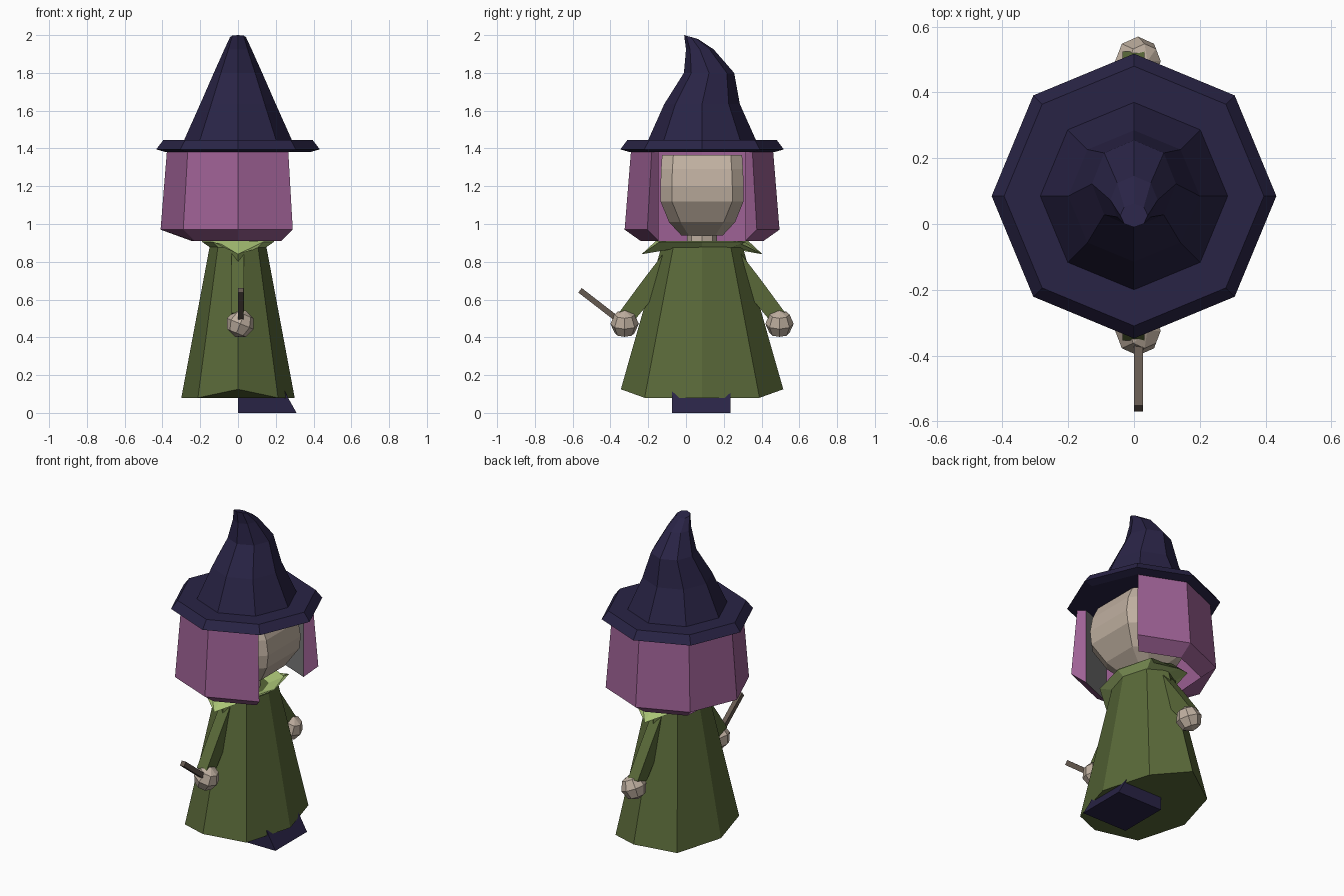
import bpy, bmesh
from math import sin, cos, pi
from mathutils import Vector

if "Cube" in bpy.data.objects:
    bpy.data.objects.remove(bpy.data.objects["Cube"])

CY = 0.085  # the figure's plane of symmetry; it looks toward +x


def material(name, rgb):
    m = bpy.data.materials.new(name)
    m.diffuse_color = (*rgb, 1)
    m.use_nodes = True
    m.node_tree.nodes["Principled BSDF"].inputs["Base Color"].default_value = m.diffuse_color
    return m


NAVY = material("navy", (0.022, 0.017, 0.06))
PURPLE = material("purple", (0.34, 0.12, 0.30))
SKIN = material("skin", (0.52, 0.43, 0.35))
GREEN = material("green", (0.10, 0.14, 0.04))
LIME = material("lime", (0.40, 0.55, 0.18))
WOOD = material("wood", (0.13, 0.10, 0.08))
GREY = material("grey", (0.2, 0.2, 0.2))


def loft(name, rings, *mats, cap=True, closed=False):
    """Skin a list of equal-length closed rings with flat faces."""
    bm = bmesh.new()
    vs = [[bm.verts.new(p) for p in r] for r in rings]
    n = len(rings[0])
    pairs = list(zip(vs, vs[1:])) + ([(vs[-1], vs[0])] if closed else [])
    for a, b in pairs:
        for i in range(n):
            j = (i + 1) % n
            bm.faces.new((a[i], a[j], b[j], b[i]))
    if cap and not closed:
        bm.faces.new(vs[0])
        bm.faces.new(vs[-1])
    bmesh.ops.recalc_face_normals(bm, faces=bm.faces)
    me = bpy.data.meshes.new(name)
    bm.to_mesh(me)
    bm.free()
    for m in mats:
        me.materials.append(m)
    ob = bpy.data.objects.new(name, me)
    bpy.context.collection.objects.link(ob)
    return ob


def octagon(rx, ry, z, cx=0, cy=CY, lift=0, tilt=0):
    """Octagon with corners on the axes; lift raises the +-y corners."""
    pts = []
    for i in range(8):
        a = i * pi / 4
        up = lift if i in (2, 6) else 0
        pts.append((cx + rx * cos(a), cy + ry * sin(a), z + up + tilt * sin(a)))
    return pts


# Hat: brim and bent cone in one skin
hat = [(.38, .38, 1.38, CY, 0), (.433, .433, 1.395, CY, 0),
       (.395, .395, 1.445, CY, 0), (.285, .285, 1.445, CY, 0),
       (.20, .20, 1.635, CY, 0), (.128, .133, 1.80, .122, 0),
       (.072, .073, 1.925, .073, 0), (.042, .036, 1.99, .026, -.01)]
loft("hat", [octagon(rx, ry, z, cy=cy, tilt=t) for rx, ry, z, cy, t in hat], NAVY)

# Hair: thick shell around seven octagon corners, open at the face
sections = []
for i in range(1, 8):
    a = i * pi / 4
    inner = 0.245 if i == 4 else 0.325
    profile = [(.376, 1.39), (.41, .97), (inner, .91), (inner, 1.39)]
    sections.append([(r * cos(a), CY + r * sin(a), z) for r, z in profile])
hair = loft("hair", sections, PURPLE, GREY)
for k in (2, 5 * 4 + 2):  # inside of the two front flaps
    hair.data.polygons[k].material_index = 1


# Head: chamfered box sections narrowing to the chin
def chamfered(x0, x1, hy, z, c=0.07):
    return [(x1, CY - hy + c, z), (x1, CY + hy - c, z),
            (x1 - c, CY + hy, z), (x0 + c, CY + hy, z),
            (x0, CY + hy - c, z), (x0, CY - hy + c, z),
            (x0 + c, CY - hy, z), (x1 - c, CY - hy, z)]


head = [(-.06, .09, .11, .94, .04), (-.15, .18, .175, 1.01, .06),
        (-.2, .25, .22, 1.12, .06), (-.2, .26, .22, 1.20, .06),
        (-.2, .245, .217, 1.29, .06), (-.18, .21, .212, 1.365, .06)]
loft("head", [chamfered(*h) for h in head], SKIN)
loft("neck", [octagon(.08, .08, z) for z in (.85, .96)], SKIN)

# Robe: oval octagon, hem raised at the sides
loft("robe", [octagon(.30, .43, .08, lift=.045), octagon(.15, .215, .88)], GREEN)

# Collar: drooping points over the shoulders
loft("collar", [octagon(.11, .15, .88), octagon(.19, .245, .91),
                octagon(.19, .32, .905, lift=-.065), octagon(.14, .20, .87)],
     LIME, closed=True)

# Shoes: one block with a sloping toe
loft("shoes", [[(0, -.075, z), (x, -.075, z), (x, .235, z), (0, .235, z)]
               for x, z in ((.31, 0), (.265, .08), (.235, .14))], NAVY)

# Arms and hands, mirrored about the body's centre plane
for side, s in (("right", -1), ("left", 1)):
    arm = [(.10, .80, .20, .85), (.25, .62, .315, .70), (.35, .50, .44, .53)]
    loft(side + "_sleeve",
         [[(-.035, CY + s * d0, z0), (.032, CY + s * d0, z0),
           (.032, CY + s * d1, z1), (-.035, CY + s * d1, z1)]
          for d0, z0, d1, z1 in arm], GREEN)
    bpy.ops.mesh.primitive_uv_sphere_add(
        segments=8, ring_count=4, radius=.075,
        location=(.012, CY + s * .41, .472), rotation=(0, pi / 8, 0))
    hand = bpy.context.object
    hand.name = side + "_hand"
    hand.data.materials.append(SKIN)

# Wand: square stick held in the right hand
a, b = Vector((.014, -.31, .455)), Vector((.014, -.561, .649))
side = Vector((.014, 0, 0))
up = (b - a).cross(side).normalized() * .015
loft("wand", [[p - side - up, p + side - up, p + side + up, p - side + up]
              for p in (a, b)], WOOD)
